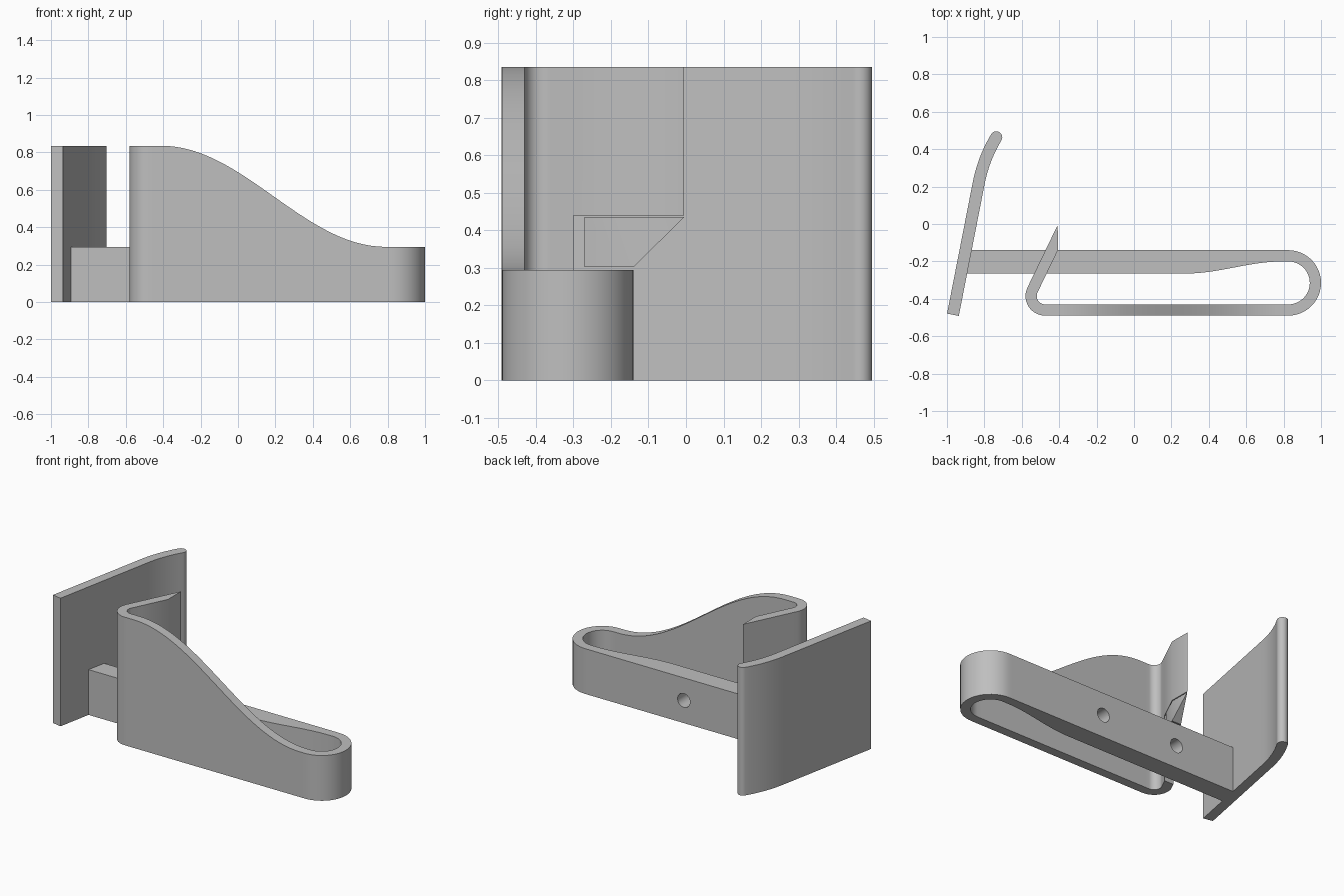
import bpy, bmesh
from math import sin, cos, pi, radians

if "Cube" in bpy.data.objects:
    bpy.data.objects.remove(bpy.data.objects["Cube"], do_unlink=True)

grey = bpy.data.materials.new("plain grey")
grey.use_nodes = True
grey.diffuse_color = (0.52, 0.52, 0.52, 1)
grey.node_tree.nodes["Principled BSDF"].inputs["Base Color"].default_value = grey.diffuse_color

LOW, HIGH = 0.295, 0.835      # arm height, full height
FLAP_BOTTOM = 0.44


def ribbon(name, stations):
    """Solid strip through stations (left point, right point, bottom z, top z)."""
    bm = bmesh.new()
    cache = {}

    def vert(p, z):
        key = (round(p[0], 5), round(p[1], 5), round(z, 5))
        if key not in cache:
            cache[key] = bm.verts.new(key)
        return cache[key]

    def face(*corners):
        unique = list(dict.fromkeys(vert(p, z) for p, z in corners))
        if len(unique) > 2:
            bm.faces.new(unique)

    for k, (a, b) in enumerate(zip(stations, stations[1:])):
        (l0, r0, b0, t0), (l1, r1, b1, t1) = a, b
        face((l0, b0), (l1, b1), (r1, b1), (r0, b0))
        if a[:2] == b[:2]:
            continue          # a step in the underside
        after = stations[k + 2] if k + 2 < len(stations) else None
        mid = [after[2]] if after and after[:2] == b[:2] else []
        face((l0, t0), (r0, t0), (r1, t1), (l1, t1))
        face((l0, t0), (l1, t1), *[(l1, z) for z in mid], (l1, b1), (l0, b0))
        face((r0, t0), (r0, b0), (r1, b1), *[(r1, z) for z in mid], (r1, t1))
    l, r, b, t = stations[0]
    face((l, t), (l, b), (r, b), (r, t))
    l, r, b, t = stations[-1]
    face((l, t), (r, t), (r, b), (l, b))
    mesh = bpy.data.meshes.new(name)
    bm.to_mesh(mesh)
    bm.free()
    mesh.materials.append(grey)
    obj = bpy.data.objects.new(name, mesh)
    bpy.context.collection.objects.link(obj)
    return obj


def activate(obj):
    bpy.ops.object.select_all(action='DESELECT')
    obj.select_set(True)
    bpy.context.view_layer.objects.active = obj


def polar(c, r, a):
    return (c[0] + r * cos(a), c[1] + r * sin(a))


def arc(c, r_out, r_in, start, end, n, z_top):
    angles = [radians(start + (end - start) * i / n) for i in range(n + 1)]
    return [(polar(c, r_out, a), polar(c, r_in, a), 0, z_top) for a in angles]


def wall_top(x):
    """S-shaped top edge of the front wall."""
    t = min(1, max(0, (x + 0.41) / 1.2))
    return LOW + (HIGH - LOW) * (1 + cos(pi * t)) / 2


def flap_section(y, bottom, top):
    x = -0.5506 + (y + 0.3) * 0.484
    return ((x, y), (x + 0.0666, y), bottom, top)


TIP = (-0.408, -0.005)

# Spring clip: arm, round end, front wall, tight bend, inward flap
clip = [((-0.873, -0.14), (-0.899, -0.265), 0, LOW)]
for i in range(17):
    t = i / 16
    x = 0.27 + 0.53 * t
    clip.append(((x, -0.14), (x, -0.265 + 0.0325 * (1 - cos(pi * t))), 0, LOW))
clip += arc((0.825, -0.315), 0.175, 0.115, 90, -90, 24, LOW)
for i in range(1, 48):
    x = 0.825 - 1.3 * i / 48
    clip.append(((x, -0.49), (x, -0.43), 0, wall_top(x)))
clip += arc((-0.475, -0.385), 0.105, 0.045, 270, 154.15, 14, HIGH)
clip += [flap_section(-0.3, 0, HIGH), flap_section(-0.3, FLAP_BOTTOM, HIGH),
         flap_section(-0.14, FLAP_BOTTOM, HIGH), (TIP, TIP, FLAP_BOTTOM, HIGH)]
spring_clip = ribbon("spring_clip", clip)

# Screw holes through the arm
for x in (0.114, -0.44):
    bpy.ops.mesh.primitive_cylinder_add(vertices=32, radius=0.045, depth=0.2,
                                        location=(x, -0.2, 0.148), rotation=(pi / 2, 0, 0))
    cutter = bpy.context.object
    cutter.name = "hole_cutter"
    cutter.hide_render = True
    cutter.data.materials.append(grey)
    activate(spring_clip)
    mod = spring_clip.modifiers.new("hole", 'BOOLEAN')
    mod.operation, mod.solver, mod.object = 'DIFFERENCE', 'EXACT', cutter
    bpy.ops.object.modifier_apply(modifier=mod.name)
    bpy.data.objects.remove(cutter, do_unlink=True)

# Support wedge between the arm and the flap
support_wedge = ribbon("support_wedge", [
    flap_section(-0.27, 0.302, 0.435), flap_section(-0.14, 0.302, 0.435),
    (TIP, TIP, 0.435, 0.435)])

# Side plate: straight run, gentle curve, rounded end
HALF, R = 0.032, 0.755
H0, H1 = radians(78.9), radians(59)


def plate_section(p, heading, half):
    dx, dy = -sin(heading) * half, cos(heading) * half
    return ((p[0] + dx, p[1] + dy), (p[0] - dx, p[1] - dy), 0, HIGH)


plate = [plate_section((-0.968, -0.485), H0, HALF)]
centre = (-0.83 + R * sin(H0), 0.22 - R * cos(H0))
for i in range(11):
    h = H0 + (H1 - H0) * i / 10
    p = (centre[0] - R * sin(h), centre[1] + R * cos(h))
    plate.append(plate_section(p, h, HALF))
for i in range(1, 9):
    a = pi / 2 * i / 8
    plate.append(plate_section(polar(p, HALF * sin(a), H1), H1, HALF * cos(a)))
side_plate = ribbon("side_plate", plate)

for obj in (spring_clip, support_wedge, side_plate):
    activate(obj)
    bpy.ops.object.shade_smooth_by_angle(angle=radians(30))
